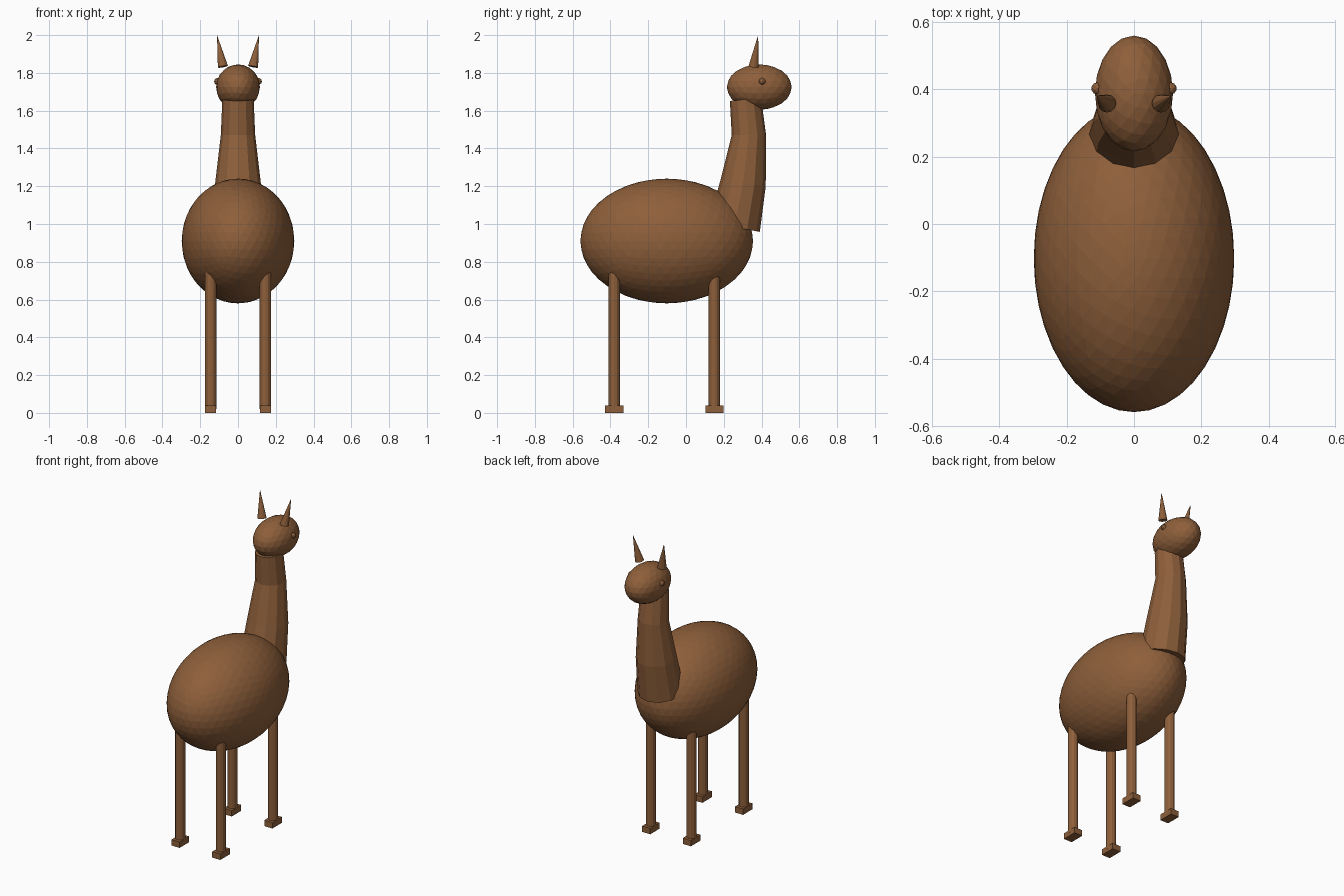
import bpy, bmesh, math
from mathutils import Vector, Matrix

if "Cube" in bpy.data.objects:
    bpy.data.objects.remove(bpy.data.objects["Cube"])

brown = bpy.data.materials.new("brown wool")
brown.diffuse_color = (0.27, 0.115, 0.043, 1)
brown.use_nodes = True
brown.node_tree.nodes["Principled BSDF"].inputs["Base Color"].default_value = brown.diffuse_color


def finish(name, bm):
    """Turn a bmesh into a flat-shaded brown object."""
    bmesh.ops.recalc_face_normals(bm, faces=bm.faces)
    mesh = bpy.data.meshes.new(name)
    bm.to_mesh(mesh)
    bm.free()
    mesh.materials.append(brown)
    obj = bpy.data.objects.new(name, mesh)
    bpy.context.collection.objects.link(obj)
    return obj


def ellipsoid(name, centre, radii, detail):
    bm = bmesh.new()
    bmesh.ops.create_icosphere(bm, subdivisions=detail, radius=1)
    bmesh.ops.scale(bm, vec=radii, verts=bm.verts)
    bmesh.ops.translate(bm, vec=centre, verts=bm.verts)
    return finish(name, bm)


def cone(name, start, end, r1, r2, sides=12):
    """Capped cone or cylinder running from start to end."""
    start, end = Vector(start), Vector(end)
    axis = end - start
    bm = bmesh.new()
    bmesh.ops.create_cone(bm, cap_ends=True, segments=sides, radius1=r1,
                          radius2=r2, depth=axis.length)
    turn = Vector((0, 0, 1)).rotation_difference(axis).to_matrix().to_4x4()
    bm.transform(Matrix.Translation((start + end) / 2) @ turn)
    return finish(name, bm)


def box(name, centre, size):
    bm = bmesh.new()
    bmesh.ops.create_cube(bm, size=1)
    bmesh.ops.scale(bm, vec=size, verts=bm.verts)
    bmesh.ops.translate(bm, vec=centre, verts=bm.verts)
    return finish(name, bm)


def neck(sections, sides=12):
    """Loft rings of (y, z, radius, tilt) into a tapering bent tube."""
    bm = bmesh.new()
    rings = []
    for y, z, r, tilt in sections:
        ring = []
        for i in range(sides):
            a = 2 * math.pi * i / sides
            s = r * math.sin(a)
            ring.append(bm.verts.new((r * math.cos(a), y + s * math.cos(tilt),
                                      z - s * math.sin(tilt))))
        rings.append(ring)
    for lo, hi in zip(rings, rings[1:]):
        for i in range(sides):
            j = (i + 1) % sides
            bm.faces.new((lo[i], lo[j], hi[j], hi[i]))
    bm.faces.new(rings[0][::-1])
    bm.faces.new(rings[-1])
    return finish("neck", bm)


# Body, neck and head
ellipsoid("body", (0, -0.102, 0.91), (0.298, 0.457, 0.33), 4)
neck([(0.256, 0.983, 0.137, 0.18), (0.302, 1.215, 0.121, 0.13),
      (0.333, 1.47, 0.091, 0.0), (0.315, 1.66, 0.083, -0.1)])
ellipsoid("head", (0, 0.388, 1.725), (0.116, 0.172, 0.12), 3)

# Mirrored eyes, ears, legs and feet
for side, sx in (("left", -1), ("right", 1)):
    ellipsoid(side + "_eye", (sx * 0.109, 0.403, 1.755), (0.018,) * 3, 2)
    cone(side + "_ear", (sx * 0.08, 0.358, 1.833), (sx * 0.111, 0.382, 2.0),
         0.027, 0)
    for end, y in (("rear", -0.38), ("fore", 0.15)):
        cone(f"{end}_{side}_leg", (sx * 0.145, y, 0.02),
             (sx * 0.145, y, 0.8), 0.03, 0.03)
        box(f"{end}_{side}_foot", (sx * 0.145, y, 0.019),
            (0.058, 0.096, 0.038))
